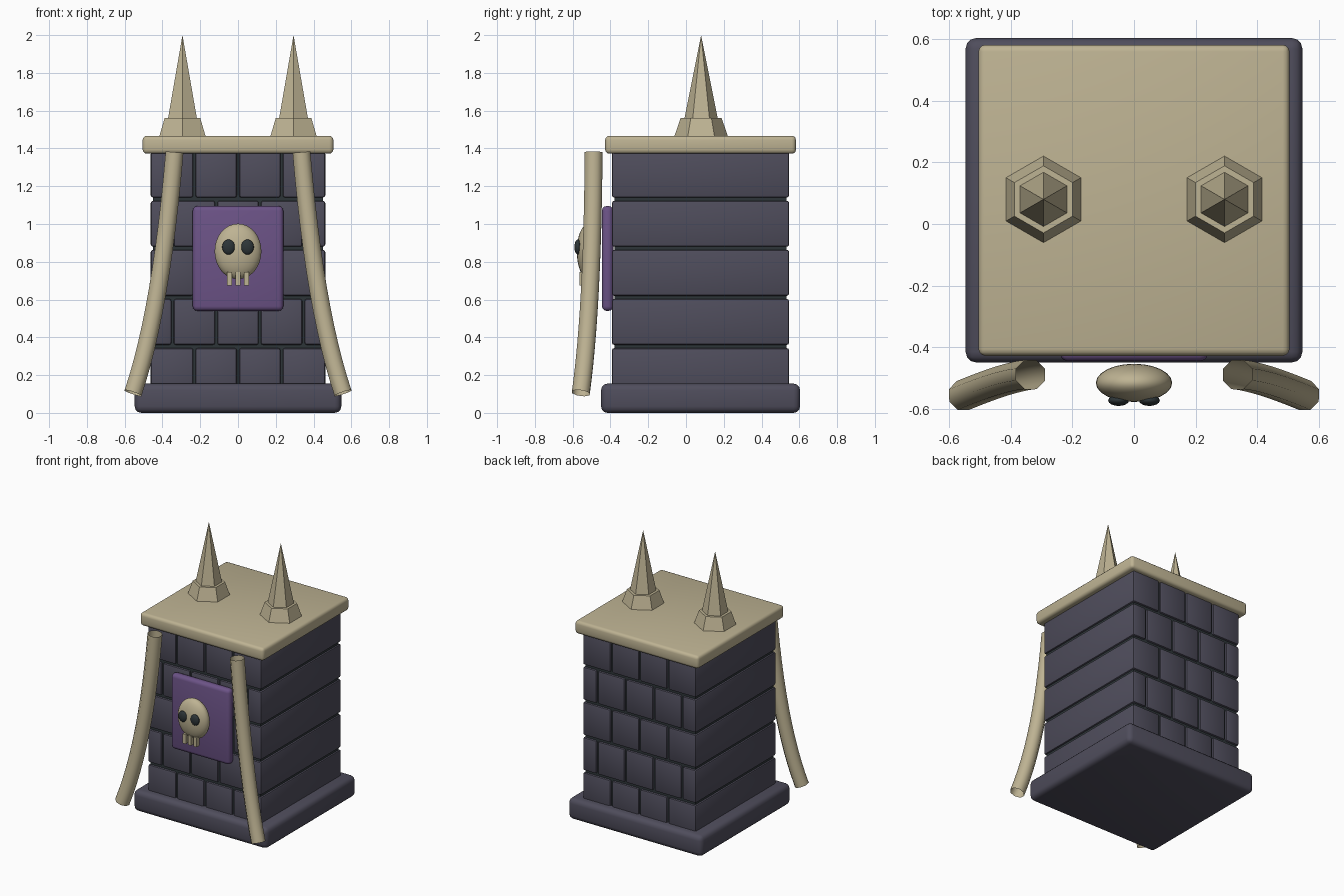
import bpy, bmesh, math
from mathutils import Vector

if "Cube" in bpy.data.objects:
    bpy.data.objects.remove(bpy.data.objects["Cube"])

CY = 0.077  # depth centre of the tower


def material(name, srgb):
    m = bpy.data.materials.new(name)
    m.diffuse_color = [(c / 255 / 12.92 if c < 11 else ((c / 255 + 0.055) / 1.055) ** 2.4) for c in srgb] + [1]
    m.use_nodes = True
    m.node_tree.nodes["Principled BSDF"].inputs["Base Color"].default_value = m.diffuse_color
    return m


BONE = material("bone", (190, 179, 147))
STONE = material("slate stone", (79, 77, 92))
PURPLE = material("purple cloth", (108, 83, 135))
DARK = material("dark recess", (45, 53, 56))


def finish(obj, name, mat, smooth=None):
    obj.name = name
    obj.data.materials.append(mat)
    if smooth:
        bpy.ops.object.shade_smooth_by_angle(angle=math.radians(smooth))
    return obj


def box(name, lo, hi, mat, bevel=0.0, segments=2):
    lo, hi = Vector(lo), Vector(hi)
    bpy.ops.mesh.primitive_cube_add(size=1, location=(lo + hi) / 2)
    obj = bpy.context.object
    obj.scale = hi - lo
    bpy.ops.object.transform_apply(location=False, rotation=False, scale=True)
    if bevel:
        mod = obj.modifiers.new("rounded edges", 'BEVEL')
        mod.width, mod.segments = bevel, segments
        bpy.ops.object.modifier_apply(modifier=mod.name)
    return finish(obj, name, mat, 40 if bevel else None)


def ball(name, loc, radii, mat, segments=24, rings=16):
    bpy.ops.mesh.primitive_uv_sphere_add(segments=segments, ring_count=rings, radius=1, location=loc)
    obj = bpy.context.object
    obj.scale = radii
    return finish(obj, name, mat, 60)


def hex_cone(name, x, r1, r2, z1, z2):
    bpy.ops.mesh.primitive_cone_add(vertices=6, radius1=r1, radius2=r2, depth=z2 - z1,
                                    location=(x, CY + 0.003, (z1 + z2) / 2))
    return finish(bpy.context.object, name, BONE)


# Stone plinth, dark mortar core and bone roof slab
box("plinth", (-0.547, CY - 0.527, 0), (0.547, CY + 0.527, 0.155), STONE, 0.035, 3)
box("mortar_core", (-0.45, CY - 0.455, 0.08), (0.45, CY + 0.455, 1.38), DARK)
box("roof_slab", (-0.505, CY - 0.505, 1.372), (0.505, CY + 0.505, 1.467), BONE, 0.022, 3)

# Brick courses: full-depth bricks, every second course shifted by half a brick
HALF, PITCH, GAP = 0.462, 0.231, 0.006
for row in range(5):
    z = 0.1 + 0.26 * row
    joints = [-HALF + PITCH * (i + (0.5 if row % 2 else 0)) for i in range(0, 5)]
    edges = sorted({-HALF, HALF, *[j for j in joints if abs(j) < HALF - 0.01]})
    for i, (a, b) in enumerate(zip(edges, edges[1:])):
        left = a + (GAP if i else 0)
        right = b - (GAP if i < len(edges) - 2 else 0)
        box(f"brick_{row}_{i}", (left, CY - 0.469, z), (right, CY + 0.469, z + 0.243), STONE, 0.012)

# Banner plaque
box("banner", (-0.24, -0.445, 0.54), (0.24, -0.385, 1.095), PURPLE, 0.025, 3)

# Skull emblem with eyes and teeth
ball("skull", (0, -0.516, 0.855), (0.124, 0.062, 0.147), BONE)
for s in (-1, 1):
    ball("eye_socket", (s * 0.05, -0.573, 0.878), (0.034, 0.018, 0.04), DARK, 16, 10)
for i in (-1, 0, 1):
    box("tooth", (i * 0.044 - 0.013, -0.565, 0.675), (i * 0.044 + 0.013, -0.53, 0.745), BONE)

# Roof spikes: hexagonal collar and tall point
for s in (-1, 1):
    hex_cone("spike_collar", s * 0.294, 0.143, 0.109, 1.46, 1.56)
    hex_cone("spike", s * 0.294, 0.088, 0.0, 1.56, 2.0)

# Curved tusk poles: open eight-sided tubes swept along a bend
for s in (-1, 1):
    p0, p1, p2 = (Vector((s * x, y, z)) for x, y, z in
                  ((0.336, -0.489, 1.38), (0.406, -0.495, 0.55), (0.556, -0.557, 0.105)))
    bm = bmesh.new()
    rings = []
    for k in range(13):
        t = k / 12
        centre = p0 * (1 - t) ** 2 + p1 * 2 * t * (1 - t) + p2 * t * t
        tangent = ((p1 - p0) * (1 - t) + (p2 - p1) * t).normalized()
        u = tangent.cross(Vector((0, 1, 0))).normalized()
        v = tangent.cross(u)
        rings.append([bm.verts.new(centre + 0.051 * (u * math.cos(a) + v * math.sin(a)))
                      for a in (math.tau * (n + 0.5) / 8 for n in range(8))])
    for r, q in zip(rings, rings[1:]):
        for n in range(8):
            bm.faces.new((r[n], r[(n + 1) % 8], q[(n + 1) % 8], q[n]))
    bmesh.ops.recalc_face_normals(bm, faces=bm.faces)
    mesh = bpy.data.meshes.new("tusk_pole")
    bm.to_mesh(mesh)
    bm.free()
    pole = bpy.data.objects.new("tusk_pole", mesh)
    bpy.context.collection.objects.link(pole)
    bpy.ops.object.select_all(action='DESELECT')
    pole.select_set(True)
    bpy.context.view_layer.objects.active = pole
    finish(pole, "tusk_pole", BONE, 60)
